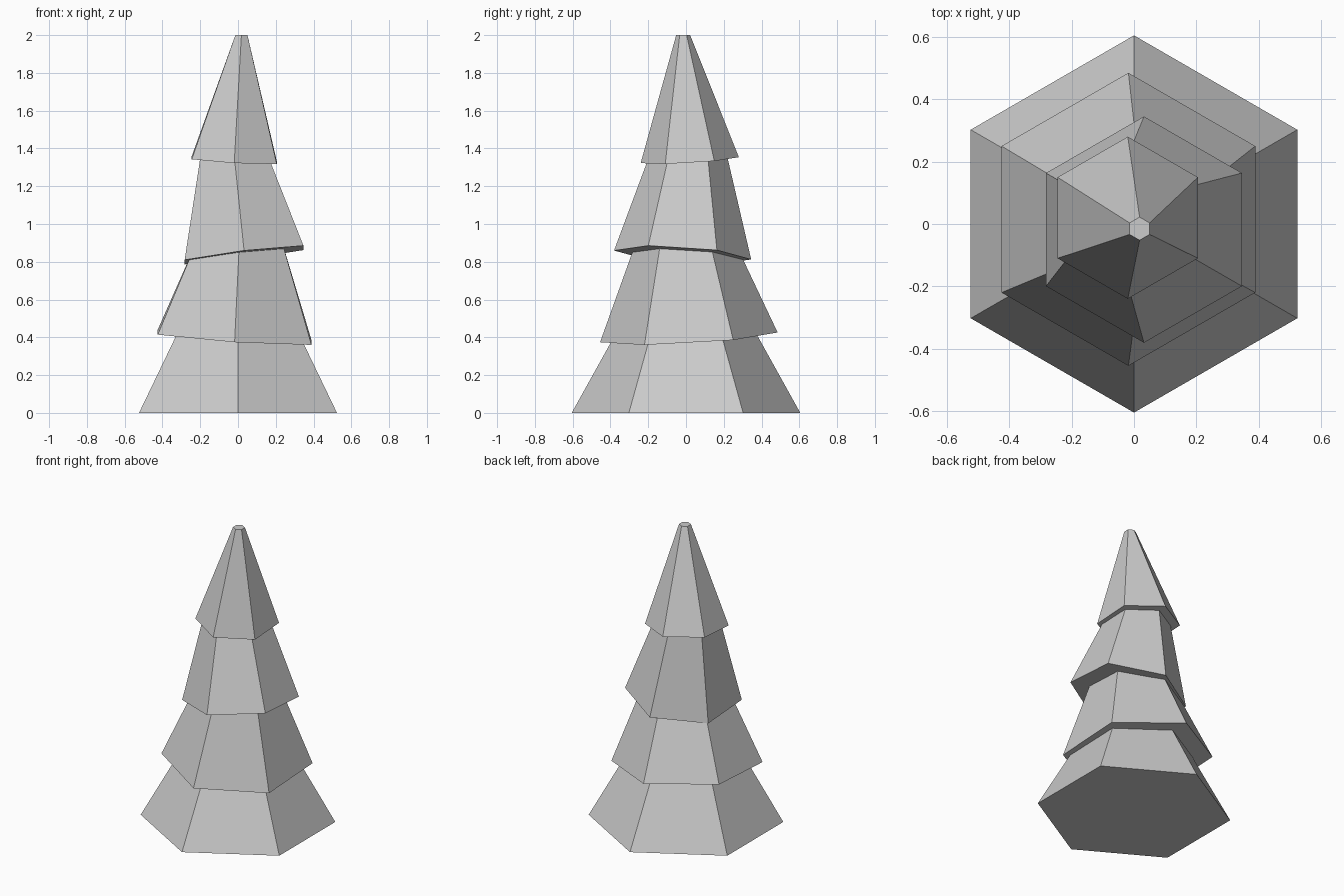
import bpy
import bmesh
from math import cos, sin, pi

cube = bpy.data.objects.get("Cube")
if cube:
    bpy.data.objects.remove(cube, do_unlink=True)

# Single pale grey colour
grey = bpy.data.materials.new("pale_grey")
grey.use_nodes = True
COLOR = (0.6, 0.6, 0.6, 1)
grey.diffuse_color = COLOR
grey.node_tree.nodes["Principled BSDF"].inputs["Base Color"].default_value = COLOR


def hex_ring(bm, center, radius, tilt=(0, 0)):
    """Six-sided ring with a corner toward the front, on a plane sloping in x and y."""
    cx, cy, cz = center
    ring = []
    for i in range(6):
        a = pi / 6 + i * pi / 3
        dx, dy = radius * cos(a), radius * sin(a)
        ring.append(bm.verts.new((cx + dx, cy + dy, cz + tilt[0] * dx + tilt[1] * dy)))
    return ring


def foliage_tier(name, base, base_radius, tilt, top, top_radius):
    """Closed six-sided skirt, leaning from its tilted base to its top."""
    bm = bmesh.new()
    low = hex_ring(bm, base, base_radius, tilt)
    high = hex_ring(bm, top, top_radius)
    bm.faces.new(low[::-1])
    bm.faces.new(high)
    for i in range(6):
        j = (i + 1) % 6
        bm.faces.new((low[i], low[j], high[j], high[i]))
    mesh = bpy.data.meshes.new(name)
    bm.to_mesh(mesh)
    bm.free()
    mesh.materials.append(grey)
    obj = bpy.data.objects.new(name, mesh)
    bpy.context.collection.objects.link(obj)
    return obj


# Tiers from the ground up, each tucked into the one above
foliage_tier("bottom_tier", (0, 0, 0), 0.605, (0, 0), (0, 0, 0.45), 0.355)
foliage_tier("lower_tier", (-0.018, 0.015, 0.40), 0.47, (-0.067, 0.055),
             (0.008, -0.004, 0.92), 0.255)
foliage_tier("upper_tier", (0.032, -0.018, 0.836), 0.363, (0.12, -0.065),
             (-0.022, 0.013, 1.38), 0.20)
foliage_tier("top_tier", (-0.02, 0.02, 1.338), 0.26, (-0.055, 0.06),
             (0.018, -0.015, 2.0), 0.037)
